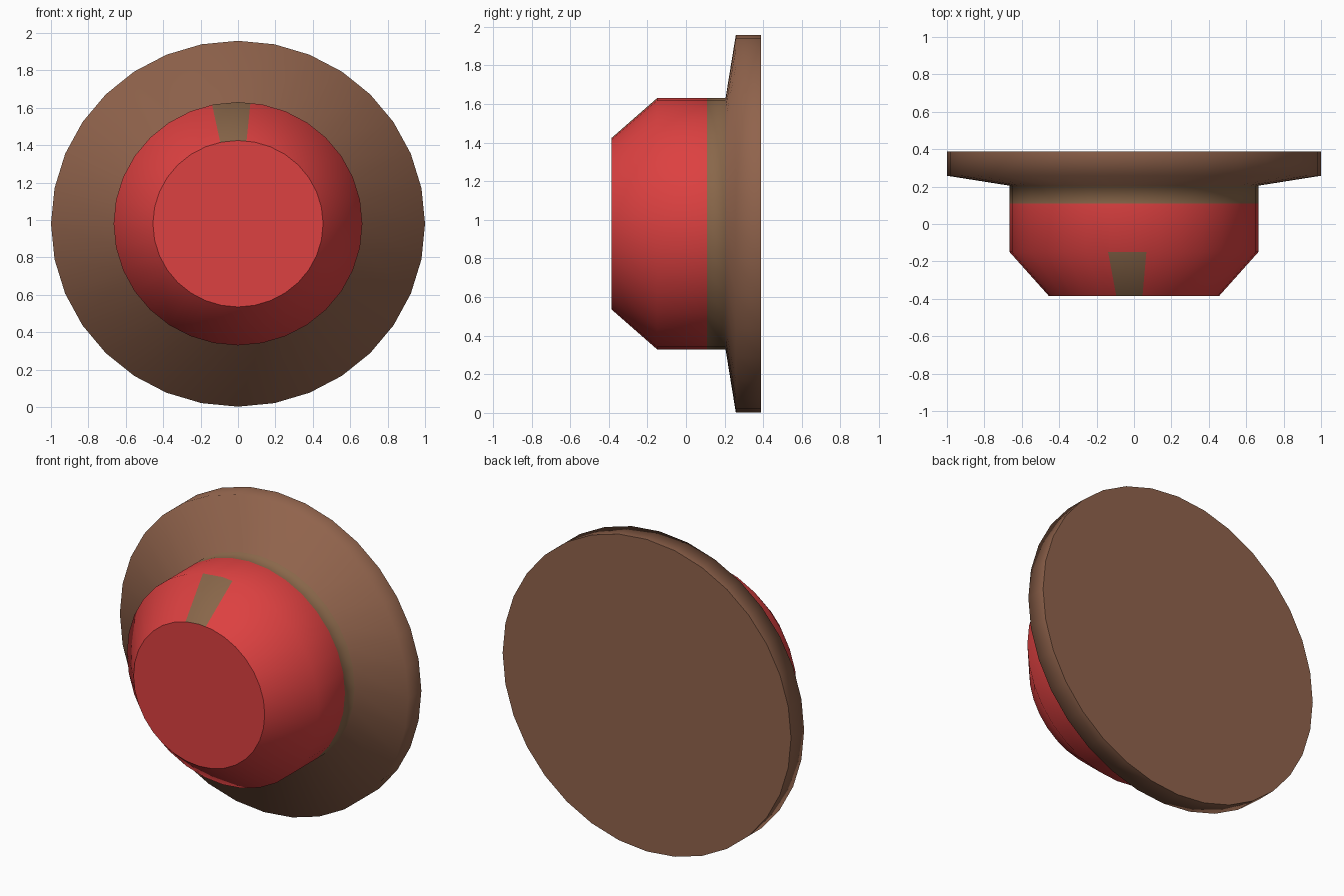
import bpy, bmesh
from math import sin, cos, tau
from mathutils import Vector

if "Cube" in bpy.data.objects:
    bpy.data.objects.remove(bpy.data.objects["Cube"], do_unlink=True)

SIDES = 32
CENTRE_Z = 0.98
SQUASH = 0.978      # height relative to width

# (radius, y) from the domed front to the back of the flange
PROFILE = [(0.455, -0.385), (0.665, -0.15), (0.665, 0.11),
           (0.665, 0.205), (1.0, 0.258), (1.0, 0.388)]
RED, OLIVE, BROWN = range(3)
BANDS = [RED, RED, OLIVE, BROWN, BROWN]


def make_material(name, rgb):
    mat = bpy.data.materials.new(name)
    mat.use_nodes = True
    colour = (*rgb, 1.0)
    mat.diffuse_color = colour
    mat.node_tree.nodes["Principled BSDF"].inputs["Base Color"].default_value = colour
    return mat


def ring(bm, radius, y):
    return [bm.verts.new((radius * sin(tau * i / SIDES), y,
                          CENTRE_Z + SQUASH * radius * cos(tau * i / SIDES)))
            for i in range(SIDES)]


bm = bmesh.new()
rings = [ring(bm, r, y) for r, y in PROFILE]

# Turned body: front bevel, knob wall, collar, flange slope and rim
bevel = []
for band, (a, b) in enumerate(zip(rings, rings[1:])):
    for i in range(SIDES):
        j = (i + 1) % SIDES
        face = bm.faces.new((a[i], a[j], b[j], b[i]))
        face.material_index = BANDS[band]
        face.smooth = True
        if band == 0:
            bevel.append(face)

# Flat front and back discs with crisp borders
for verts, colour in ((rings[0], RED), (rings[-1], BROWN)):
    disc = bm.faces.new(verts)
    disc.material_index = colour
    for edge in disc.edges:
        edge.smooth = False

# Pointer mark: cut the bevel along two radial planes and colour between them
LEFT, RIGHT = -0.218, 0.103     # x / height slopes of the two sides
for slope in (LEFT, RIGHT):
    near = [f for f in bm.faces if f.material_index == RED and len(f.verts) < SIDES
            and f.calc_center_median().y < -0.16
            and f.calc_center_median().z > CENTRE_Z + 0.3]
    geom = set(near)
    for f in near:
        geom.update(f.edges)
        geom.update(f.verts)
    bmesh.ops.bisect_plane(bm, geom=list(geom), plane_co=(0, 0, CENTRE_Z),
                           plane_no=Vector((1, 0, -slope)).normalized())
for f in bm.faces:
    c = f.calc_center_median()
    height = c.z - CENTRE_Z
    if -0.38 < c.y < -0.16 and height > 0.3 and LEFT < c.x / height < RIGHT:
        f.material_index = OLIVE

bmesh.ops.recalc_face_normals(bm, faces=bm.faces[:])
mesh = bpy.data.meshes.new("knob_and_flange")
bm.to_mesh(mesh)
bm.free()
for name, rgb in (("red", (0.72, 0.052, 0.052)),
                  ("olive brown", (0.25, 0.135, 0.068)),
                  ("brown", (0.28, 0.125, 0.072))):
    mesh.materials.append(make_material(name, rgb))
body = bpy.data.objects.new("knob_and_flange", mesh)
bpy.context.collection.objects.link(body)
